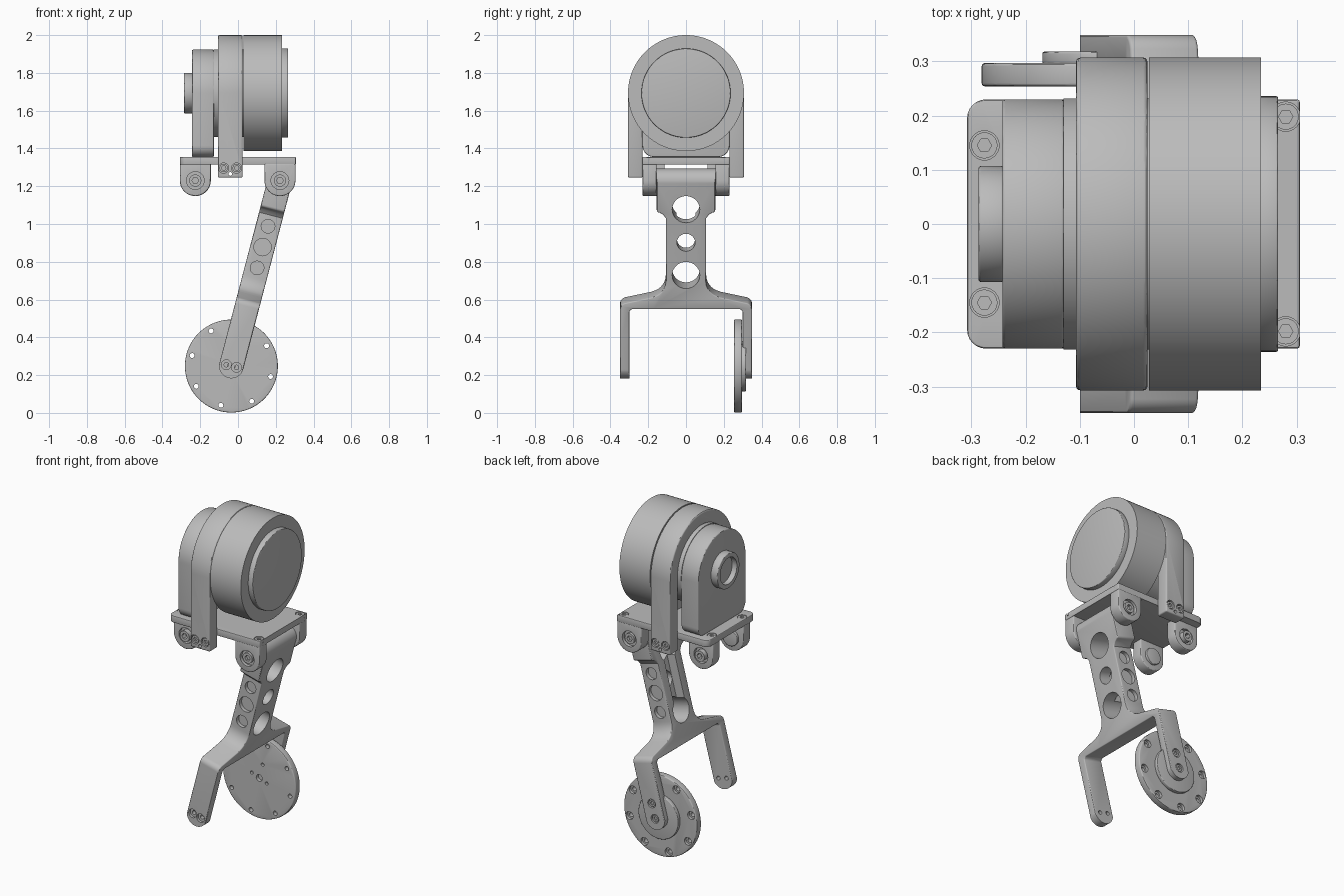
import bpy, bmesh, math
from mathutils import Matrix

cube = bpy.data.objects.get("Cube")
if cube:
    bpy.data.objects.remove(cube, do_unlink=True)

metal = bpy.data.materials.new("plain grey metal")
metal.use_nodes = True
GREY = (0.5, 0.5, 0.5, 1)
metal.diffuse_color = GREY
metal.node_tree.nodes["Principled BSDF"].inputs["Base Color"].default_value = GREY


def arc(cx, cy, r, start, end, n=32):
    """Points along an arc, angles in degrees."""
    return [(cx + r * math.cos(math.radians(start + (end - start) * i / n)),
             cy + r * math.sin(math.radians(start + (end - start) * i / n)))
            for i in range(n + 1)]


def circle(cx, cy, r, n=64):
    return arc(cx, cy, r, 0, 360, n)[:-1]


def rounded_rect(x0, y0, x1, y1, r_left, r_right):
    return (arc(x1 - r_right, y0 + r_right, r_right, -90, 0, 6)
            + arc(x1 - r_right, y1 - r_right, r_right, 0, 90, 6)
            + arc(x0 + r_left, y1 - r_left, r_left, 90, 180, 6)
            + arc(x0 + r_left, y0 + r_left, r_left, 180, 270, 6))


def prism(name, pts, axis, lo, hi, bevel=0):
    """Extrude a 2D outline along an axis; outlines use the other two axes in order."""
    place = {"x": lambda a, b, t: (t, a, b),
             "y": lambda a, b, t: (a, t, b),
             "z": lambda a, b, t: (a, b, t)}[axis]
    bm = bmesh.new()
    rings = [[bm.verts.new(place(a, b, t)) for a, b in pts] for t in (lo, hi)]
    for ring in rings:
        bm.faces.new(ring)
    for i in range(len(pts)):
        j = (i + 1) % len(pts)
        bm.faces.new((rings[0][i], rings[0][j], rings[1][j], rings[1][i]))
    bmesh.ops.recalc_face_normals(bm, faces=bm.faces)
    mesh = bpy.data.meshes.new(name)
    bm.to_mesh(mesh)
    bm.free()
    obj = bpy.data.objects.new(name, mesh)
    bpy.context.collection.objects.link(obj)
    mesh.materials.append(metal)
    if bevel:
        mod = obj.modifiers.new("bevel", "BEVEL")
        mod.width, mod.segments = bevel, 3
        mod.limit_method, mod.angle_limit = "ANGLE", math.radians(40)
    return finish(obj)


def finish(obj):
    """Bake modifiers and shade smooth with sharp edges kept."""
    if obj.modifiers:
        graph = bpy.context.evaluated_depsgraph_get()
        mesh = bpy.data.meshes.new_from_object(obj.evaluated_get(graph))
        obj.modifiers.clear()
        obj.data = mesh
    obj.data.shade_smooth()
    obj.data.set_sharp_from_angle(angle=math.radians(30))
    return obj


def boolean(obj, cutters, operation="DIFFERENCE"):
    for c in cutters:
        mod = obj.modifiers.new("cut", "BOOLEAN")
        mod.object, mod.operation, mod.solver = c, operation, "EXACT"
    finish(obj)
    for c in cutters:
        bpy.data.objects.remove(c, do_unlink=True)
    return obj


def hole(a, b, r, axis, lo, hi, n=32):
    return prism("cutter", circle(a, b, r, n), axis, lo, hi)


def screw(name, a, b, r, axis, base, top):
    """Screw head with a hexagonal socket in its top end."""
    lo, hi = sorted((base, top))
    head = prism(name, circle(a, b, r, 32), axis, lo, hi)
    mid = (base + top) / 2
    end = top + (top - base)
    return boolean(head, [hole(a, b, r * 0.55, axis, min(mid, end), max(mid, end), 6)])


# Motor
MZ = 1.693
prism("motor_body", circle(0, MZ, 0.307, 128), "x", 0.028, 0.234)
prism("motor_front_cap", circle(0, MZ, 0.236, 96), "x", 0.23, 0.266, 0.004)
prism("motor_core", circle(0, MZ, 0.232, 96), "x", -0.13, 0.03)

# Clamp band with two straps
band = arc(0, MZ, 0.307, 0, 180, 64) + [(-0.307, 1.245), (-0.23, 1.245)]
band += arc(0, MZ, 0.23, 180, 0, 48) + [(0.23, 1.245), (0.307, 1.245)]
clamp = prism("clamp_band", band, "x", -0.107, 0.025, 0.008)
boolean(clamp, [hole(-0.041, 1.265, 0.01, "y", -0.4, 0.4, 16)]
        + [hole(x, 1.296, 0.027, "y", *sorted((s * 0.29, s * 0.4)))
           for x in (-0.076, -0.007) for s in (-1, 1)])
for s in (-1, 1):
    for x in (-0.076, -0.007):
        screw("strap_screw", x, 1.296, 0.022, "y", s * 0.28, s * 0.303)

# Arched gear housing and its ring
arch = arc(0, MZ, 0.23, 0, 180, 48) + arc(-0.17, 1.415, 0.06, 180, 270, 8)
arch += arc(0.17, 1.415, 0.06, 270, 360, 8)
prism("gear_housing", arch, "x", -0.243, -0.128, 0.006)
boolean(prism("rear_ring", circle(0, MZ, 0.107), "x", -0.287, -0.24, 0.005),
        [hole(0, MZ, 0.08, "x", -0.3, -0.255, 48)])

# Base plate with sunk screws
plate = prism("base_plate", rounded_rect(-0.308, -0.23, 0.306, 0.23, 0.035, 0.006),
              "z", 1.315, 1.355, 0.004)
plate_screws = [(x, s * y) for x, y in ((-0.276, 0.145), (0.28, 0.198)) for s in (-1, 1)]
boolean(plate, [hole(x, y, 0.027, "z", 1.335, 1.4) for x, y in plate_screws])
for x, y in plate_screws:
    screw("plate_screw", x, y, 0.024, "z", 1.33, 1.353)

# Hinge lugs under the plate, with pins
HX, HZ, LR = 0.222, 1.23, 0.082
for label, cx, inner, outer in (("rear_lug", -0.226, 0.113, 0.18), ("leg_lug", HX, 0.156, 0.23)):
    outline = arc(cx, HZ, LR, 180, 360, 32) + [(cx + LR, 1.32), (cx - LR, 1.32)]
    for s in (-1, 1):
        lug = prism(label, outline, "y", *sorted((s * inner, s * outer)), 0.006)
        boolean(lug, [hole(cx, HZ, 0.047, "y", *sorted((s * (outer - 0.02), s * 0.4)))])
        tip = outer + (0.012 if cx < 0 else -0.003)
        screw(label + "_pin", cx, HZ, 0.032, "y", s * (inner + 0.01), s * tip)
        if cx < 0:
            prism("lug_bushing", circle(cx, HZ, 0.05, 32), "y",
                  *sorted((s * (inner - 0.015), s * (inner + 0.01))), 0.004)

# Forked leg, built upright (pivot at the wheel axle), then tilted
LEG, R = 1.013, 0.065
side = [(0.349, -0.1)] + arc(0.314, 0.327, 0.035, 0, 75, 6)
side += [(0.18, 0.392)] + arc(0.197, 0.482, 0.09, 255, 180, 8)
side += [(0.107, 0.825), (0.122, 0.845)] + arc(0.14, 0.87, 0.015, 270, 360, 4) + [(0.155, 1.1)]
inner = [(-0.3, -0.1), (-0.3, 0.315), (-0.288, 0.327), (0.288, 0.327), (0.3, 0.315), (0.3, -0.1)]
fork = prism("forked_leg", side + [(-y, z) for y, z in reversed(side)] + inner,
             "x", -R, R, 0.006)
stadium = arc(0, LEG, R, 0, 180) + arc(0, 0, R, 180, 360)
boolean(fork, [prism("limit", stadium, "y", -0.5, 0.5)], "INTERSECT")
channel = rounded_rect(-0.05, 0.5, 0.05, 0.89, 0.03, 0.03)
cuts = [prism("cutter", channel, "x", -0.2, -0.01)]
cuts += [hole(0, u, r, "x", -0.2, 0.2, 48)
         for u, r in ((0.874, 0.073), (0.693, 0.048), (0.514, 0.073))]
for s in (-1, 1):
    cuts += [hole(0, u, r, "y", *sorted((s * 0.085, s * 0.15)))
             for u, r in ((0.765, 0.036), (0.651, 0.046), (0.537, 0.036))]
arm_screws = [(-0.028, 0, -1), (0.028, 0, -1), (0, 0.0, 1), (0, 0.09, 1)]
for v, u, s in arm_screws:
    cuts += [hole(v, u, 0.026, "y", *sorted((s * 0.334, s * 0.4)))]
    if s < 0:
        cuts += [hole(v, u, 0.012, "y", -0.4, -0.28, 16)]
boolean(fork, cuts)
leg_parts = [fork]
leg_parts += [screw("arm_screw", v, u, 0.02, "y", 0.33, 0.345) for v, u, s in arm_screws if s > 0]
tilt = Matrix.Translation((-0.035, 0, 0.248)) @ Matrix.Rotation(math.atan(0.262), 4, "Y")
for part in leg_parts:
    part.data.transform(tilt)

# Wheel disc and hub
WX, WZ = -0.035, 0.248
disc = prism("wheel_disc", circle(WX, WZ, 0.246, 128), "y", 0.254, 0.297, 0.006)
rim = [(WX + 0.215 * math.cos(a), WZ + 0.215 * math.sin(a))
       for a in (math.radians(30 + 45 * i) for i in range(8))]
cuts = [hole(x, z, 0.013, "y", 0.2, 0.4, 16) for x, z in rim]
cuts += [hole(x, z, 0.024, "y", 0.28, 0.4, 24) for x, z in rim]
cuts += [hole(WX, WZ, 0.02, "y", 0.2, 0.275, 24)]
cuts += [hole(WX + dx, WZ + dz, 0.01, "y", 0.2, 0.27, 16)
         for dx, dz in ((0.023, 0.087), (0.05, -0.02), (-0.05, 0.02))]
boolean(disc, cuts)
prism("wheel_hub", circle(WX, WZ, 0.134, 96), "y", 0.295, 0.318, 0.004)
